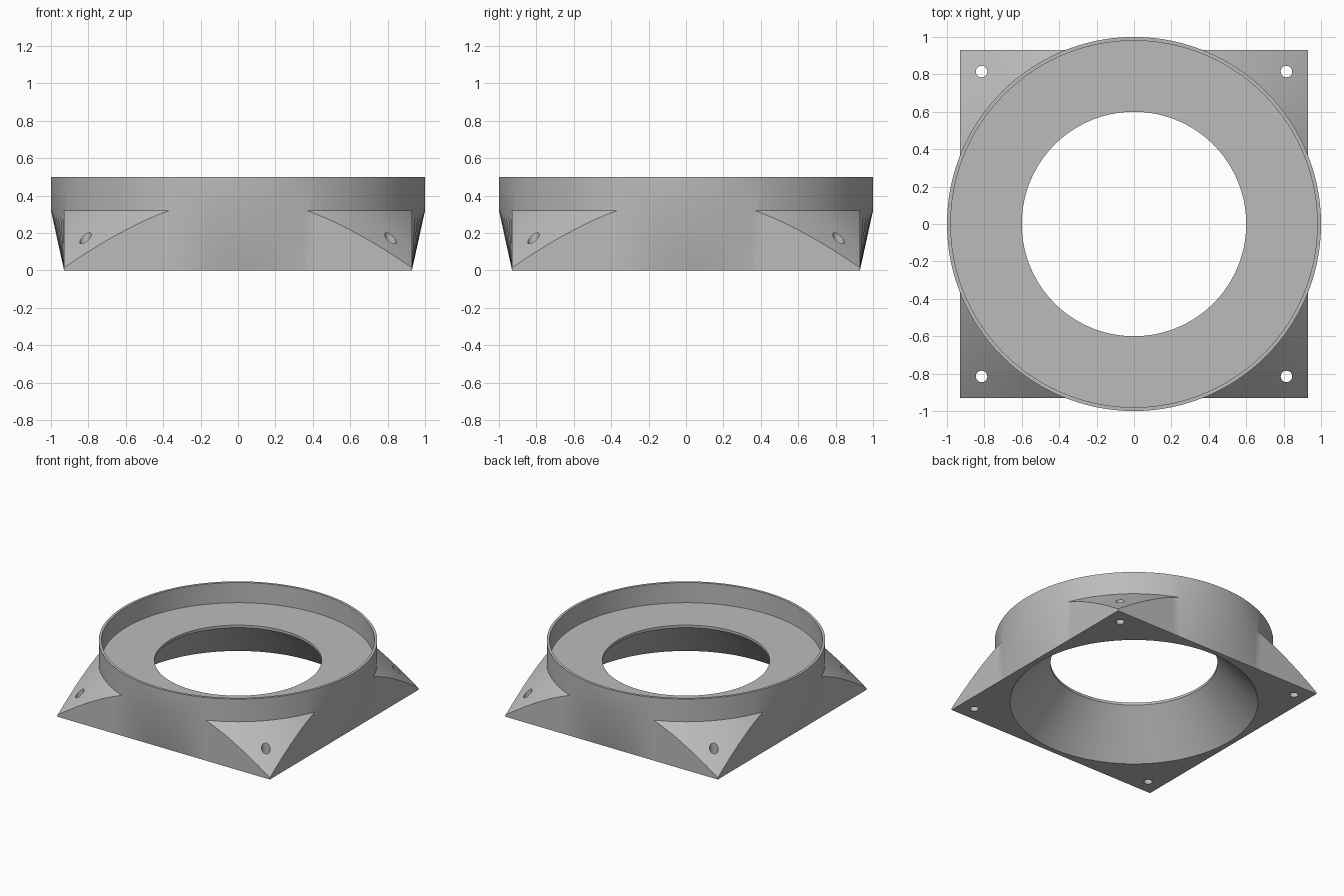
import bpy, bmesh
from math import cos, sin, pi, acos, radians

cube = bpy.data.objects.get("Cube")
if cube:
    bpy.data.objects.remove(cube, do_unlink=True)

HALF = 0.93        # half width of the square base
SHOULDER = 0.32    # height where the round collar begins
TOP = 0.5
FLOOR = 0.34       # height of the recessed ring floor
SLOPE = 0.305 / (HALF * 2 ** 0.5 - 1)

grey = bpy.data.materials.new("plain grey")
grey.use_nodes = True
colour = (0.5, 0.5, 0.5, 1)
grey.diffuse_color = colour
grey.node_tree.nodes["Principled BSDF"].inputs["Base Color"].default_value = colour


def section(a):
    """Closed radius/height outline of the body at angle a."""
    side = HALF / max(abs(cos(a)), abs(sin(a)))
    # corners follow a cone cut by the square, sides lean out to the collar
    edge = (side, SHOULDER - SLOPE * (side - 1)) if side > 1 else (1, SHOULDER)
    return [(side, 0), edge, (1, SHOULDER), (1, TOP), (0.98, TOP),
            (0.98, FLOOR), (0.6, FLOOR), (0.6, SHOULDER), (0.89, 0)]


# Angles round the body, including where the circle crosses the square
angles = [2 * pi * i / 120 for i in range(120)]
cross = acos(HALF)
for quarter in range(4):
    angles += [quarter * pi / 2 + cross, (quarter + 1) * pi / 2 - cross]
angles.sort()

# Adapter body: square base blending to a round collar, with a funnel inside
bm = bmesh.new()
rings = [[bm.verts.new((r * cos(a), r * sin(a), z)) for r, z in section(a)]
         for a in angles]
for i, ring in enumerate(rings):
    after = rings[(i + 1) % len(rings)]
    for j in range(len(ring)):
        k = (j + 1) % len(ring)
        bm.faces.new((ring[j], after[j], after[k], ring[k]))
bmesh.ops.remove_doubles(bm, verts=bm.verts[:], dist=1e-5)
bmesh.ops.recalc_face_normals(bm, faces=bm.faces[:])
mesh = bpy.data.meshes.new("adapter_body")
bm.to_mesh(mesh)
bm.free()
body = bpy.data.objects.new("adapter_body", mesh)
bpy.context.collection.objects.link(body)
mesh.materials.append(grey)

# Bolt holes through the four corners
for sx in (-1, 1):
    for sy in (-1, 1):
        bpy.ops.mesh.primitive_cylinder_add(
            vertices=16, radius=0.031, depth=1, location=(0.815 * sx, 0.815 * sy, 0.1))
        cutter = bpy.context.object
        cutter.name = "bolt_hole_cutter"
        cutter.hide_render = True
        cutter.data.materials.append(grey)
        bpy.ops.object.select_all(action='DESELECT')
        bpy.context.view_layer.objects.active = body
        body.select_set(True)
        mod = body.modifiers.new("bolt_hole", 'BOOLEAN')
        mod.operation = 'DIFFERENCE'
        mod.solver = 'EXACT'
        mod.object = cutter
        bpy.ops.object.modifier_apply(modifier=mod.name)
        bpy.data.objects.remove(cutter, do_unlink=True)

bpy.ops.object.shade_smooth_by_angle(angle=radians(30))
